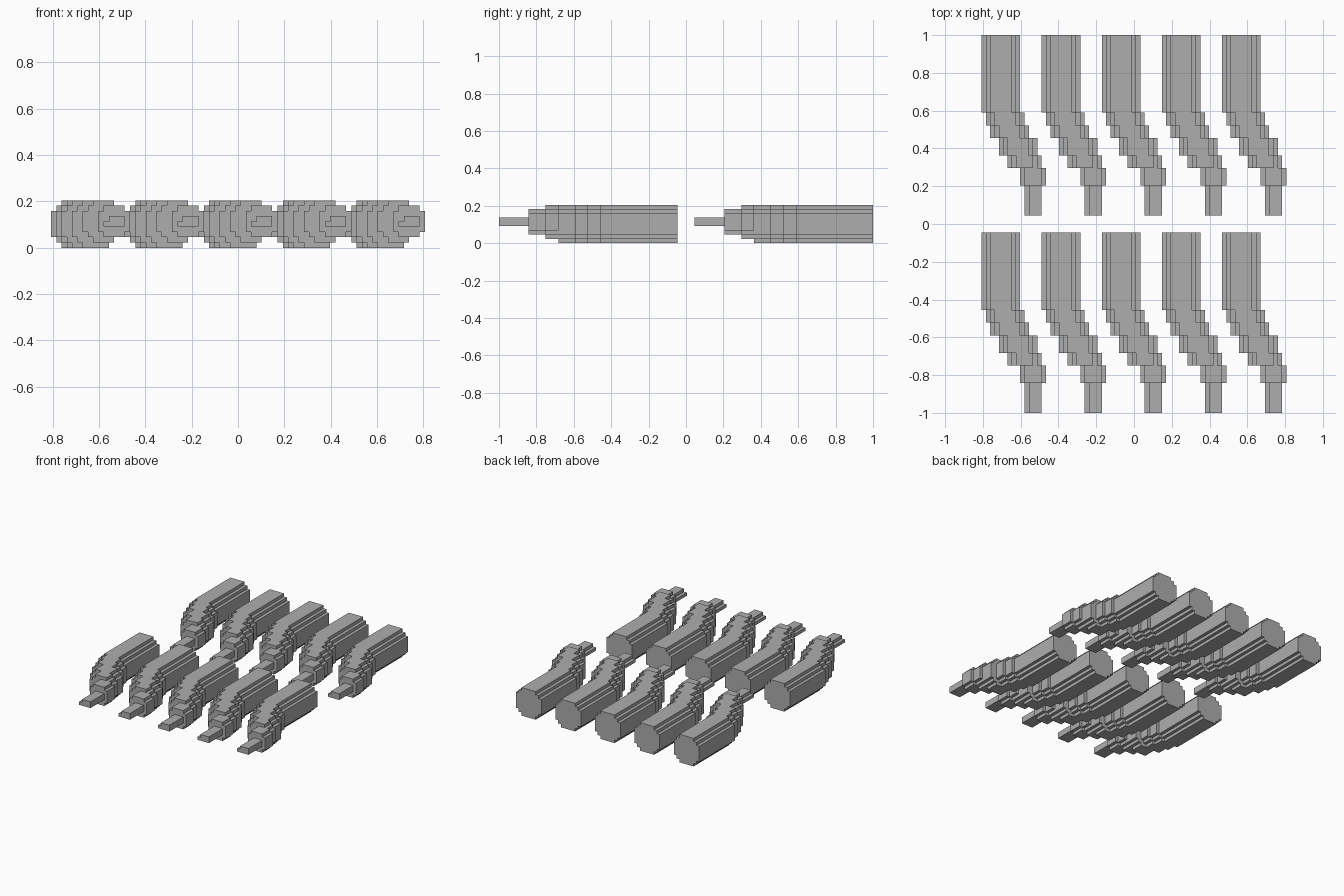
import bpy
import bmesh

U = 1 / 44            # size of one block
COLUMNS, ROWS = 5, 2
COLUMN_STEP, ROW_STEP = 14, 46

cube = bpy.data.objects.get("Cube")
if cube:
    bpy.data.objects.remove(cube, do_unlink=True)

grey = bpy.data.materials.new("grey")
grey.use_nodes = True
colour = (0.42, 0.42, 0.42, 1)
grey.diffuse_color = colour
grey.node_tree.nodes["Principled BSDF"].inputs["Base Color"].default_value = colour


def stepped_round(size, insets):
    """Square outline with corners cut in single-block stairs, from its lower left corner."""
    half = size / 2
    corner = []
    for level, inset in enumerate(insets):
        x = half - inset
        corner += [(x, half - level), (x, half - level - 1)]
    corner.append((half, half - len(insets)))
    # the stair runs from the top to the right side; turn it through four quarters
    points = []
    for turn in range(4):
        for x, z in corner:
            for _ in range(turn):
                x, z = z, -x
            points.append((x + half, z + half))
    clean = []
    for p in points:
        if not clean or p != clean[-1]:
            clean.append(p)
    return clean


def add_prism(bm, outline, x, z, y0, y1):
    """Extrude an outline along y."""
    ring = [bm.verts.new(((x + a) * U, y0 * U, (z + b) * U)) for a, b in outline]
    face = bm.faces.new(ring)
    new = bmesh.ops.extrude_face_region(bm, geom=[face], use_keep_orig=True)["geom"]
    verts = [v for v in new if isinstance(v, bmesh.types.BMVert)]
    bmesh.ops.translate(bm, verts=verts, vec=(0, (y1 - y0) * U, 0))


def make_mesh(name, sections):
    bm = bmesh.new()
    for section in sections:
        add_prism(bm, *section)
    bmesh.ops.recalc_face_normals(bm, faces=bm.faces[:])
    mesh = bpy.data.meshes.new(name)
    bm.to_mesh(mesh)
    bm.free()
    mesh.materials.append(grey)
    return mesh


# Cross-sections, in blocks
thick = stepped_round(9, (2, 1))
medium = stepped_round(8, (2, 1))
thin = stepped_round(6, (1,))
stem_outline = [(0, 0), (4, 0), (4, 2), (1, 2), (1, 1), (0, 1)]

# Curved fruit: outline, left x, bottom z, near y, far y
fruit = make_mesh("fruit", [
    (thick, 0, 0, 24, 42),
    (thick, 1, 0, 21, 24),
    (thick, 2, 0, 18, 21),
    (thick, 4, 0, 14, 18),
    (medium, 6, 1, 11, 14),
    (thin, 9, 2, 7, 11),
])
stem = make_mesh("stem", [(stem_outline, 10, 4, 0, 7)])

# Lay the fruits out in two rows
left = -(COLUMN_STEP * (COLUMNS - 1) + 15) / 2
for row, row_name in enumerate(("front", "back")):
    for column in range(COLUMNS):
        for part, mesh in (("fruit", fruit), ("stem", stem)):
            obj = bpy.data.objects.new(f"{row_name}_{part}_{column + 1}", mesh)
            obj.location = ((left + column * COLUMN_STEP) * U, row * ROW_STEP * U - 1, 0)
            bpy.context.collection.objects.link(obj)
